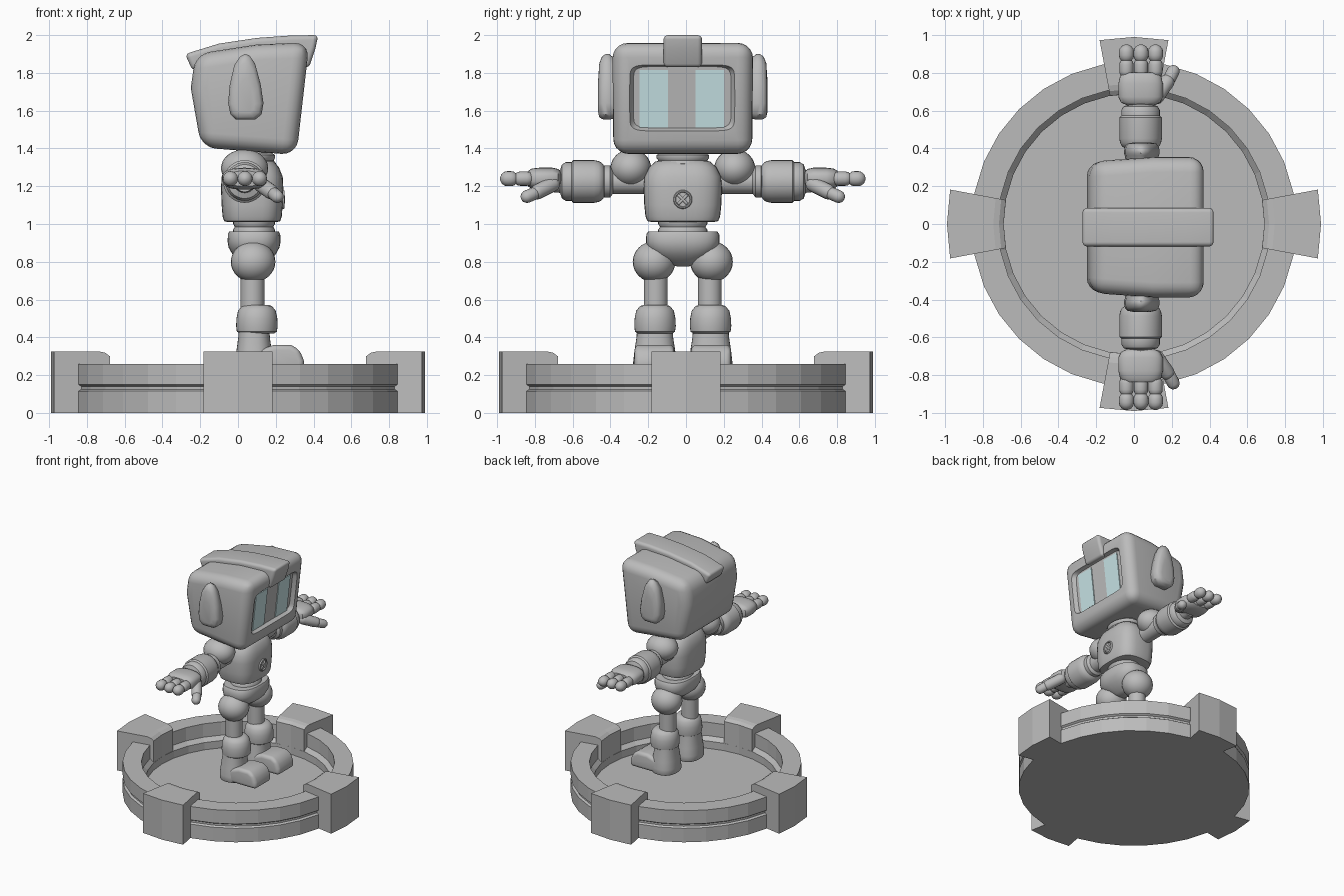
import bpy, bmesh, math
from mathutils import Vector

old = bpy.data.objects.get("Cube")
if old:
    bpy.data.objects.remove(old, do_unlink=True)

YC = -0.017          # the figure's own centre line
SIDES = (("right", -1), ("left", 1))
smooth_parts = []


def material(name, rgb):
    m = bpy.data.materials.new(name)
    m.use_nodes = True
    m.diffuse_color = (*rgb, 1)
    m.node_tree.nodes["Principled BSDF"].inputs["Base Color"].default_value = (*rgb, 1)
    return m


grey = material("grey", (0.5, 0.5, 0.5))
teal = material("pale_teal", (0.6, 0.8, 0.82))


def finish(name, bm, mat=grey, smooth=True):
    bmesh.ops.recalc_face_normals(bm, faces=bm.faces)
    mesh = bpy.data.meshes.new(name)
    bm.to_mesh(mesh)
    bm.free()
    mesh.materials.append(mat)
    ob = bpy.data.objects.new(name, mesh)
    bpy.context.collection.objects.link(ob)
    if smooth:
        smooth_parts.append(ob)
    return ob


def loft(name, rings, mat=grey, smooth=True):
    """Skin a row of equal rings and cap both ends."""
    bm = bmesh.new()
    rows = [[bm.verts.new(p) for p in ring] for ring in rings]
    n = len(rows[0])
    for a, b in zip(rows, rows[1:]):
        for i in range(n):
            j = (i + 1) % n
            bm.faces.new((a[i], a[j], b[j], b[i]))
    bm.faces.new(rows[0])
    bm.faces.new(rows[-1])
    return finish(name, bm, mat, smooth)


def turned(name, profile, origin=(0, 0, 0), axis=(0, 0, 1), scale=(1, 1),
           power=1.0, sides=32, smooth=True):
    """Turn (radius, height) pairs about an axis; power < 1 squares the section."""
    turn = Vector((0, 0, 1)).rotation_difference(Vector(axis).normalized())

    def sq(v):
        return math.copysign(abs(v) ** power, v) if abs(v) > 1e-6 else 0.0
    rings = []
    for r, h in profile:
        ring = []
        for i in range(sides):
            t = math.tau * i / sides
            p = Vector((r * scale[0] * sq(math.cos(t)), r * scale[1] * sq(math.sin(t)), h))
            ring.append(turn @ p + Vector(origin))
        rings.append(ring)
    return loft(name, rings, grey, smooth)


def ball(name, centre, half):
    bm = bmesh.new()
    bmesh.ops.create_uvsphere(bm, u_segments=24, v_segments=16, radius=1)
    bmesh.ops.scale(bm, vec=half, verts=bm.verts)
    bmesh.ops.translate(bm, vec=centre, verts=bm.verts)
    return finish(name, bm)


def rod(name, a, b, r):
    a, b = Vector(a), Vector(b)
    n = (b - a).length
    ends = [(r * math.cos(t), -r * math.sin(t)) for t in (1.4, 0.9, 0.4, 0)]
    return turned(name, ends + [(x, n - h) for x, h in reversed(ends)], a, b - a, sides=16)


def apply(ob, kind, **settings):
    mod = ob.modifiers.new(kind.title(), kind)
    for key, value in settings.items():
        setattr(mod, key, value)
    bpy.context.view_layer.objects.active = ob
    bpy.ops.object.modifier_apply(modifier=mod.name)


def slab(name, outline, half, y=YC, bevel=0.02, back_taper=0.0):
    """Push an x-z outline out along y and round its edges."""
    def side(s):
        return [(x, y + s * (half - (back_taper if x < 0 else 0)), z) for x, z in outline]
    ob = loft(name, [side(-1), side(1)])
    apply(ob, 'BEVEL', width=bevel, segments=5, limit_method='ANGLE', angle_limit=math.radians(35))
    return ob


# Round base with outer groove and a deep floor inside a stepped rim
turned("base", [(.86, 0), (.86, .115), (.845, .125), (.845, .14), (.86, .15), (.86, .26),
                (.72, .26), (.72, .15), (.69, .12), (.69, .06)], smooth=False)

# Four curved blocks clasping the base
block = [(.7, 0), (.99, 0), (.99, .325), (.745, .325), (.715, .318), (.69, .3), (.69, .06)]
for k, label in enumerate(("left", "back", "right", "front")):
    arcs = [math.pi / 2 * k + math.radians(a) for a in (-10.6, 0, 10.6)]
    loft(label + "_base_block",
         [[(r * math.cos(a), r * math.sin(a), z) for r, z in block] for a in arcs], smooth=False)

# Head with recessed screen
head = slab("head", [(-.195, 1.405), (.31, 1.365), (.378, 1.962), (.1, 1.95), (-.225, 1.9),
                     (-.25, 1.72)], .372, bevel=.08, back_taper=.025)
cutter = turned("screen_cutter", [(.93, -.027), (1, 0), (1.08, .06)], (.343, YC - .003, 1.668),
                (1, 0, -.115), (.176, .278), power=.23)
cutter.hide_render = True
apply(head, 'BOOLEAN', object=cutter, operation='DIFFERENCE', solver='EXACT')
smooth_parts.remove(cutter)
bpy.data.objects.remove(cutter, do_unlink=True)

# Eye panels on the screen
for label, s in SIDES:
    corners = [(-.075, 1.512), (.075, 1.512), (.075, 1.815), (-.075, 1.815)]
    loft(label + "_eye_panel",
         [[(.314 + d + .115 * (z - 1.668), YC - .005 + s * .148 + y, z) for y, z in corners]
          for d in (0, .008)], teal, smooth=False)

# Crest strap over the head
slab("head_crest", [(-.28, 1.9), (-.1, 1.955), (.1, 1.985), (.28, 1.998), (.425, 2), (.41, 1.93),
                    (.375, 1.825), (.3, 1.85), (.27, 1.92), (0, 1.9), (-.17, 1.86), (-.24, 1.81)],
     .102, bevel=.024)

# Ears
ear = [(-.01, 1.552), (.09, 1.552), (.125, 1.58), (.135, 1.64), (.12, 1.74), (.09, 1.85),
       (.06, 1.893), (.035, 1.9), (.01, 1.885), (-.02, 1.84), (-.045, 1.73), (-.052, 1.64),
       (-.04, 1.58)]
for label, s in SIDES:
    loft(label + "_ear",
         [[(.04 + (x - .04) * f, YC + s * d, 1.63 + (z - 1.63) * f) for x, z in ear]
          for f, d in ((.9, .34), (.96, .378), (1, .39), (1, .408), (.95, .428), (.82, .442),
                       (.5, .448))])

# Neck, chest, waist and pelvis
turned("neck", [(.12, 1.28), (.14, 1.3), (.145, 1.32), (.13, 1.337), (.14, 1.35), (.14, 1.365),
                (.12, 1.375), (.12, 1.42)], (.085, YC, 0), scale=(.8, 1))
turned("chest", [(.78, 1.01), (.9, 1.015), (.95, 1.04), (.98, 1.1), (1, 1.19), (.98, 1.25),
                 (.86, 1.3), (.7, 1.33), (.5, 1.34)], (.075, YC, 0), scale=(.165, .208), power=.65)
turned("waist", [(.13, .94), (.13, .97), (.12, .985), (.13, 1), (.13, 1.04)], (.085, YC, 0),
       scale=(.85, 1))
turned("pelvis", [(.15, .775), (.35, .785), (.8, .835), (.96, .875), (1, .905), (.99, .945),
                  (.94, .96)], (.085, YC, 0), scale=(.14, .195), power=.75)

# Chest button with raised cross
turned("chest_button", [(.05, -.03), (.05, .012), (.046, .017), (.04, .017), (.037, .01)],
       (.23, YC, 1.13), (1, 0, 0))
for k, s in SIDES:
    rod(k + "_button_bar", (.24, YC - .02, 1.13 - s * .02), (.24, YC + .02, 1.13 + s * .02), .008)

for label, s in SIDES:
    def at(x, off, z):
        return (x, YC + s * off, z)

    # Arms
    ball(label + "_shoulder", at(.035, .275, 1.295), (.125, .108, .1))
    turned(label + "_upper_arm", [(.065, .2), (.065, .37), (.085, .385), (.085, .415), (.07, .425)],
           (.04, YC, 1.225), (0, s, 0))
    turned(label + "_forearm", [(.075, .41), (.1, .43), (.108, .445), (.113, .47), (.113, .58),
                                (.102, .59), (.102, .62), (.09, .64), (.06, .65), (.055, .7)],
           (.035, YC, 1.225), (0, s, 0))

    # Hand
    turned(label + "_palm", [(.6, .645), (.88, .66), (1, .69), (1, .76), (.92, .8), (.7, .82)],
           (.035, YC, 1.24), (0, s, 0), scale=(.118, .058), power=.75)
    for i in range(3):
        x = -.04 + .077 * i
        rod(f"{label}_finger_{i}_base", at(x, .825, 1.24), at(x, .86, 1.24), .038)
        rod(f"{label}_finger_{i}_tip", at(x, .91, 1.24), at(x, .928, 1.24), .04)
    rod(label + "_thumb_base", at(.12, .69, 1.21), at(.175, .77, 1.17), .04)
    rod(label + "_thumb_tip", at(.19, .79, 1.16), at(.208, .825, 1.145), .034)

    # Leg
    ball(label + "_hip", at(.08, .152, .8), (.118, .113, .108))
    turned(label + "_thigh", [(.063, .4), (.063, .74)], at(.077, .143, 0))
    turned(label + "_knee_cuff", [(.09, .42), (.106, .43), (.11, .46), (.108, .5), (.1, .54),
                                  (.08, .565), (.06, .572)], at(.1, .147, 0))
    turned(label + "_boot", [(.1, .225), (.105, .235), (.104, .27), (.098, .33), (.088, .4),
                             (.085, .46)],
           at(.085, .148, 0), scale=(.95, 1.1), power=.85)
    slab(label + "_toe", [(.1, .225), (.35, .225), (.348, .28), (.325, .335), (.28, .36),
                          (.19, .36), (.1, .33)], .105, y=YC + s * .15, bevel=.028)

# Smooth shading that keeps hard edges
bpy.ops.object.select_all(action='DESELECT')
for ob in smooth_parts:
    ob.select_set(True)
bpy.context.view_layer.objects.active = head
bpy.ops.object.shade_smooth_by_angle(angle=math.radians(40))
